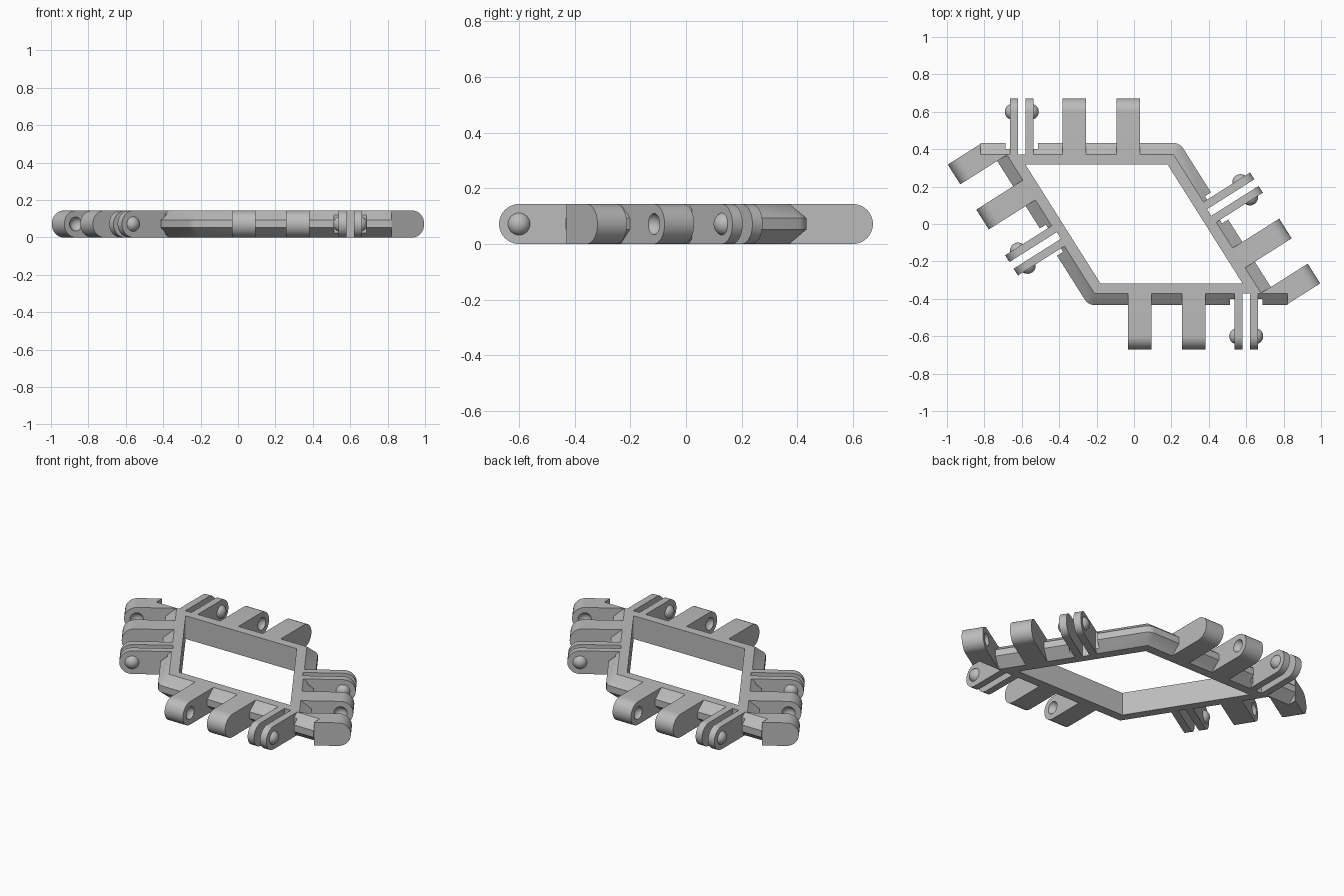
import bpy, bmesh, math
from mathutils import Matrix, Vector

if "Cube" in bpy.data.objects:
    bpy.data.objects.remove(bpy.data.objects["Cube"], do_unlink=True)

mat = bpy.data.materials.new("plain grey")
mat.use_nodes = True
GREY = (0.50, 0.50, 0.50, 1)
mat.diffuse_color = GREY
mat.node_tree.nodes["Principled BSDF"].inputs["Base Color"].default_value = GREY

H = 0.143                      # overall thickness
R = H / 2                      # rounded arm end
PIVOT = 0.60                   # pivot distance from the centre
INNER = 0.317                  # inner edge distance from the centre
FLAT, OUT = 0.055, 0.116       # width of the flat top and of the whole rail
SLANT = math.radians(122.3)    # turn from the back side to the left side


def finish(bm, name, matrix=Matrix()):
    bmesh.ops.recalc_face_normals(bm, faces=bm.faces[:])
    bm.transform(matrix)
    me = bpy.data.meshes.new(name)
    bm.to_mesh(me)
    bm.free()
    me.materials.append(mat)
    ob = bpy.data.objects.new(name, me)
    bpy.context.collection.objects.link(ob)
    return ob


def select(ob):
    bpy.ops.object.select_all(action='DESELECT')
    ob.select_set(True)
    bpy.context.view_layer.objects.active = ob


def cut(ob, cutter):
    select(ob)
    mod = ob.modifiers.new("cut", 'BOOLEAN')
    mod.operation, mod.solver, mod.object = 'DIFFERENCE', 'EXACT', cutter
    bpy.ops.object.modifier_apply(modifier=mod.name)
    bpy.data.objects.remove(cutter, do_unlink=True)


def box_cutter(x0, x1, y0, y1, matrix):
    bm = bmesh.new()
    bmesh.ops.create_cube(bm, size=1)
    bm.transform(Matrix.Translation(((x0 + x1) / 2, (y0 + y1) / 2, R))
                 @ Matrix.Diagonal((x1 - x0, y1 - y0, 0.4, 1)))
    ob = finish(bm, "cutter", matrix)
    ob.hide_render = True
    return ob


def extrude_x(profile, x0, x1, name, matrix):
    """Sweep a closed (y, z) profile along x."""
    bm = bmesh.new()
    face = bm.faces.new([bm.verts.new((x0, y, z)) for y, z in profile])
    res = bmesh.ops.extrude_face_region(bm, geom=[face])
    verts = [v for v in res["geom"] if isinstance(v, bmesh.types.BMVert)]
    bmesh.ops.translate(bm, verts=verts, vec=(x1 - x0, 0, 0))
    return finish(bm, name, matrix)


def sphere_bm(radius, centre):
    bm = bmesh.new()
    bmesh.ops.create_uvsphere(bm, u_segments=32, v_segments=16, radius=radius)
    bm.transform(Matrix.Translation(centre) @ Matrix.Rotation(math.pi / 2, 4, 'Y'))
    return bm


def arm(x, width, name, matrix):
    """Flat bar with a half-round end, pointing outward along y."""
    prof = [(0.345, 0)]
    for i in range(25):
        a = -math.pi / 2 + math.pi * i / 24
        prof.append((PIVOT + R * math.cos(a), R + R * math.sin(a)))
    prof.append((0.345, H))
    return extrude_x(prof, x - width / 2, x + width / 2, name, matrix)


def socket_arm(x, side, name, matrix):
    """Solid arm with a round dimple on one face."""
    w = 0.125
    ob = arm(x, w, name, matrix)
    ball = finish(sphere_bm(0.04, (x + side * (w / 2 + 0.012), PIVOT, R)), "cutter", matrix)
    cut(ob, ball)
    return ob


def fork(x, name, matrix):
    """Two thin blades with a ball cap on each outer face."""
    for side, tag in ((-1, "a"), (1, "b")):
        arm(x + side * 0.0425, 0.043, f"{name}_blade_{tag}", matrix)
        face_x = x + side * 0.064
        bm = sphere_bm(0.043, (face_x - side * 0.016, PIVOT, R))
        bmesh.ops.bisect_plane(bm, geom=bm.verts[:] + bm.edges[:] + bm.faces[:],
                               plane_co=(face_x - side * 0.005, 0, 0),
                               plane_no=(side, 0, 0), clear_inner=True)
        bmesh.ops.holes_fill(bm, edges=[e for e in bm.edges if e.is_boundary])
        finish(bm, f"{name}_ball_{tag}", matrix)


# Rhombus frame: a chamfered rail swept round four corners, obtuse ones rounded
RAIL = [(0, 0), (FLAT, 0), (OUT, 0.052), (OUT, 0.093), (FLAT, H), (0, H)]
stations = []
for sign in (1, -1):
    stations.append((Vector((0.58, -INNER)) * sign, None))
    for i in range(6):
        a = math.radians(32.3 + (90 - 32.3) * i / 5)
        stations.append((Vector((0.18, INNER)) * sign,
                         Vector((math.cos(a), math.sin(a))) * sign))
bm = bmesh.new()
rings = []
for corner, fan in stations:
    ring = []
    for off, z in RAIL:
        miter = off if fan is None else min(off, FLAT)
        p = corner * (INNER + miter) / INNER
        if fan is not None:
            p = p + fan * (off - miter)
        ring.append(bm.verts.new((p.x, p.y, z)))
    rings.append(ring)
for i, ring in enumerate(rings):
    nxt = rings[(i + 1) % len(rings)]
    for j in range(6):
        k = (j + 1) % 6
        bm.faces.new((ring[j], ring[k], nxt[k], nxt[j]))
bmesh.ops.remove_doubles(bm, verts=bm.verts[:], dist=1e-5)
frame = finish(bm, "frame")

# Hinge parts on two sides, repeated by a half turn
for turn, long_side, slant_side in ((0, "back", "left"), (math.pi, "front", "right")):
    m_long = Matrix.Rotation(turn, 4, 'Z')
    m_slant = Matrix.Rotation(turn + SLANT, 4, 'Z')

    # Clearance pocket and slot round each fork
    for m, x in ((m_long, -0.60), (m_slant, 0.163)):
        cut(frame, box_cutter(x - 0.086, x + 0.086, 0.40, 0.7, m))
        cut(frame, box_cutter(x - 0.0215, x + 0.0215, 0.372, 0.7, m))

    fork(-0.60, f"{long_side}_fork", m_long)
    socket_arm(-0.32, 1, f"{long_side}_inner_arm", m_long)
    socket_arm(-0.03, -1, f"{long_side}_outer_arm", m_long)

    fork(0.163, f"{slant_side}_fork", m_slant)
    socket_arm(0.453, 1, f"{slant_side}_inner_arm", m_slant)
    corner_arm = socket_arm(0.738, -1, f"{slant_side}_corner_arm", m_slant)
    cut(corner_arm, box_cutter(-0.82, -0.3, 0.372, 0.8, m_long))

    # Rail end that runs past the sharp corner
    end = [(0.36, 0)] + [(INNER + o, z) for o, z in RAIL[1:5]] + [(0.36, H)]
    extrude_x(end, -0.82, -0.686, f"{long_side}_rail_end", m_long)

# Smooth the round surfaces, keep the edges crisp
for ob in list(bpy.context.collection.objects):
    if ob.type == 'MESH' and ob.data.materials and ob.data.materials[0] == mat:
        select(ob)
        bpy.ops.object.shade_smooth_by_angle(angle=math.radians(25))
